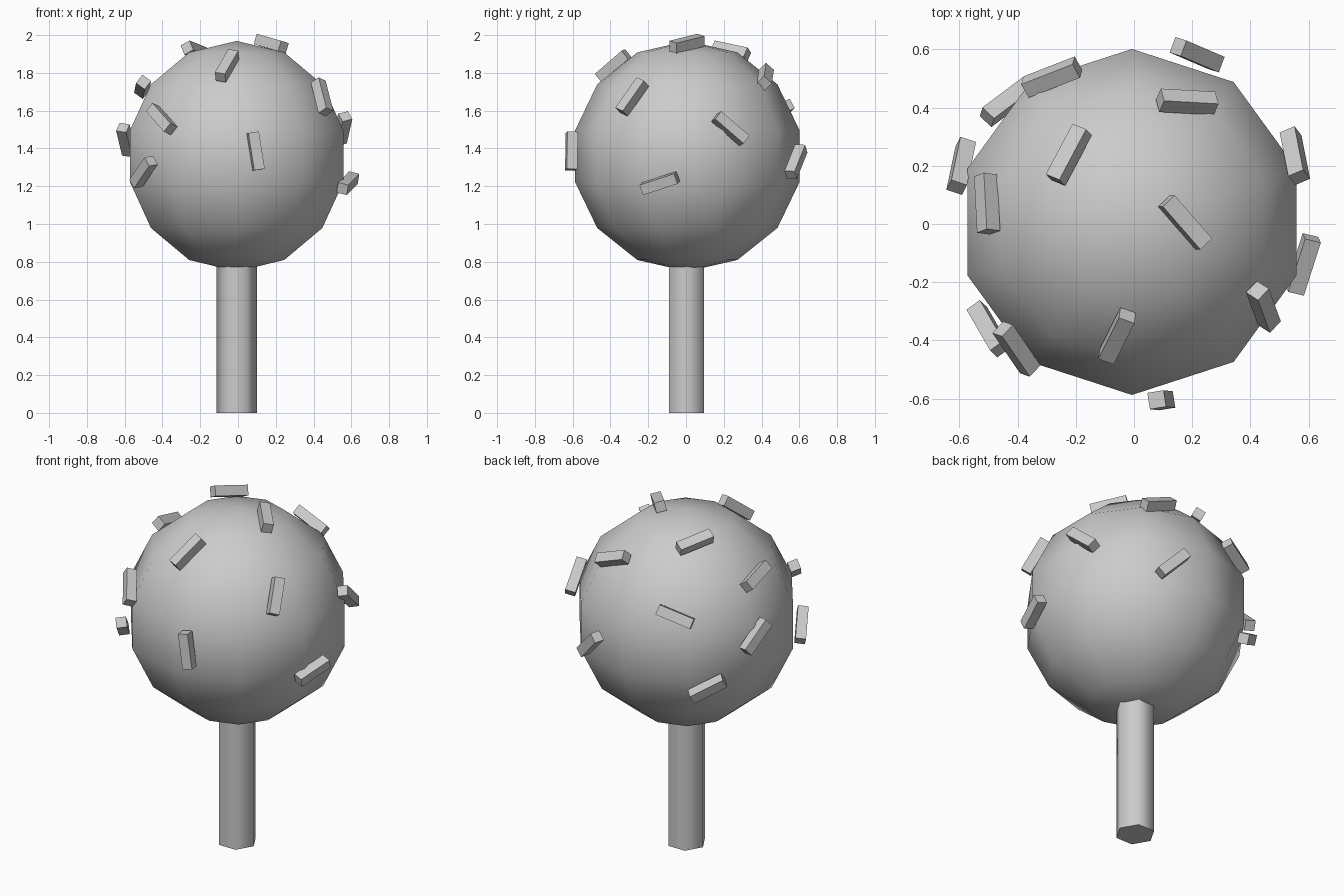
import bpy, math
from mathutils import Vector, Matrix

CENTRE = Vector((-0.007, 0.007, 1.359))

# Stick: six-sided, corners on the x axis
bpy.ops.mesh.primitive_cylinder_add(vertices=6, radius=0.107, depth=0.8,
                                    location=(-0.006, 0.003, 0.4),
                                    rotation=(0, 0, math.pi / 2))
bpy.context.object.name = "stick"
bpy.ops.object.shade_smooth_by_angle(angle=math.radians(65))

# Ball: coarse smooth-shaded sphere
bpy.ops.mesh.primitive_uv_sphere_add(segments=10, ring_count=7, radius=0.61,
                                     location=CENTRE)
bpy.context.object.name = "ball"
bpy.ops.object.shade_smooth()

# Sprinkles: (centre relative to z = 1.36, long direction)
SPRINKLES = [
    ((0.217, 0.582, -0.03), (0.14, -0.06, -0.15)),
    ((0.183, 0.42, 0.42), (0.2, -0.015, -0.08)),
    ((-0.283, 0.505, 0.235), (0.19, 0.075, 0.07)),
    ((-0.435, 0.42, -0.18), (-0.14, -0.10, 0.09)),
    ((-0.594, 0.2, 0.085), (-0.04, -0.13, 0.12)),
    ((-0.505, 0.07, 0.366), (0.01, -0.19, 0.05)),
    ((-0.224, 0.238, 0.555), (0.09, 0.17, -0.036)),
    ((0.176, 0.005, 0.595), (0.13, -0.15, -0.04)),
    ((0.553, 0.235, 0.145), (-0.03, 0.15, -0.13)),
    ((0.582, -0.139, -0.144), (0.05, 0.18, 0.06)),
    ((0.445, -0.285, 0.313), (0.05, -0.13, -0.18)),
    ((-0.058, -0.385, 0.478), (0.07, 0.14, 0.12)),
    ((-0.5, -0.36, -0.085), (0.085, -0.14, 0.12)),
    ((-0.404, -0.43, 0.196), (0.11, -0.14, -0.12)),
    ((0.094, -0.606, 0.026), (0.03, 0.0, -0.19)),
]


def sprinkle(i, pos, direction):
    """Small bar lying flat on the ball."""
    n = Vector(pos).normalized()
    d = Vector(direction)
    d = (d - n * d.dot(n)).normalized()
    rot = Matrix((d, n.cross(d), n)).transposed().to_4x4()
    bpy.ops.mesh.primitive_cube_add(size=1)
    ob = bpy.context.object
    ob.name = f"sprinkle_{i:02d}"
    ob.matrix_world = (Matrix.Translation(Vector(pos) + Vector((0, 0, 1.36))) @ rot
                       @ Matrix.Diagonal((0.2, 0.057, 0.057, 1)))


for i, (pos, direction) in enumerate(SPRINKLES, 1):
    sprinkle(i, pos, direction)
